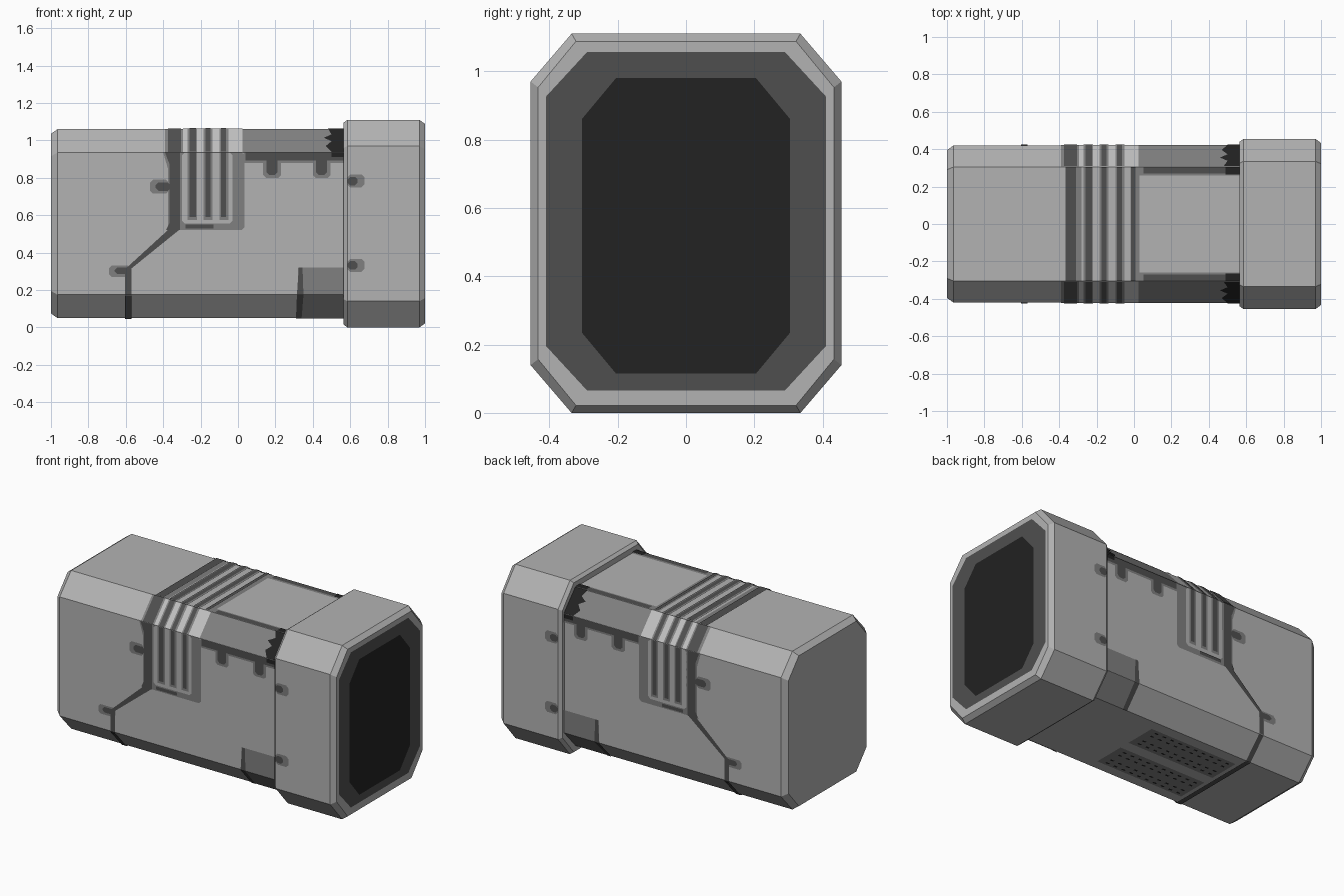
import bpy, bmesh
from mathutils import Vector

if "Cube" in bpy.data.objects:
    bpy.data.objects.remove(bpy.data.objects["Cube"])


def colour(name, v):
    m = bpy.data.materials.new(name)
    m.diffuse_color = (v, v, v, 1)
    m.use_nodes = True
    m.node_tree.nodes["Principled BSDF"].inputs["Base Color"].default_value = m.diffuse_color
    return m


LIGHT = colour("light grey", 0.45)
PALE = colour("pale grey", 0.53)
MID = colour("mid grey", 0.215)
DARK = colour("dark grey", 0.078)
BLACK = colour("near black", 0.016)


def make_object(name, bm, mats):
    me = bpy.data.meshes.new(name)
    bm.to_mesh(me)
    bm.free()
    for m in mats:
        me.materials.append(m)
    ob = bpy.data.objects.new(name, me)
    bpy.context.collection.objects.link(ob)
    return ob


def octagon(x, hy, z0, z1, cy, c):
    """Chamfered rectangle across x; cy = half width of the flat top, c = chamfer height."""
    half = [(-cy, z0), (-hy, z0 + c), (-hy, z1 - c), (-cy, z1)]
    return [(x, y, z) for y, z in half] + [(x, -y, z) for y, z in reversed(half)]


def loft(name, sections, mats, indices):
    bm = bmesh.new()
    rings = [[bm.verts.new(p) for p in octagon(*s)] for s in sections]
    bm.faces.new(rings[0])
    for a, b, mi in zip(rings, rings[1:], indices):
        for i in range(8):
            j = (i + 1) % 8
            bm.faces.new((a[i], a[j], b[j], b[i])).material_index = mi
    bm.faces.new(rings[-1]).material_index = indices[-1]
    bmesh.ops.recalc_face_normals(bm, faces=bm.faces)
    return make_object(name, bm, mats)


# Main body with a bevelled rear end
loft("body", [(-1, 0.395, 0.075, 1.035, 0.29, 0.12),
              (-0.965, 0.42, 0.05, 1.06, 0.305, 0.125),
              (0.6, 0.42, 0.05, 1.06, 0.305, 0.125)], [LIGHT], [0, 0])

# Larger head with bevelled edges, dark ring and black lens on its end
loft("head", [(0.565, 0.44, 0.015, 1.095, 0.325, 0.135),
              (0.585, 0.455, 0, 1.11, 0.335, 0.14),
              (0.97, 0.455, 0, 1.11, 0.335, 0.14),
              (1, 0.433, 0.022, 1.088, 0.322, 0.135),
              (1, 0.41, 0.066, 1.056, 0.29, 0.13),
              (1, 0.305, 0.115, 0.98, 0.205, 0.12)],
     [LIGHT, DARK, BLACK], [0, 0, 0, 0, 1, 2])

# Surfaces to paint on: start and end (y, z) of the second coordinate, outward normal
SURF = {
    "side": ((-0.42, 0), (-0.42, 1), (-1, 0)),
    "head": ((-0.455, 0), (-0.455, 1), (-1, 0)),
    "upper": ((-0.42, 0.935), (-0.305, 1.06), (-0.74, 0.68)),
    "lower": ((-0.42, 0.175), (-0.305, 0.05), (-0.74, -0.68)),
    "top": ((0, 1.06), (-1, 1.06), (0, 1)),
    "bottom": ((0, 0.05), (-1, 0.05), (0, -1)),
}


def paint(name, mat, polys, layer=1):
    """Thin painted plates, mirrored to the far side."""
    bm = bmesh.new()
    h = 0.002 * layer
    for surf, pts in polys:
        p0, p1, n = SURF[surf]
        vs = [bm.verts.new((x, p0[0] + (p1[0] - p0[0]) * t + n[0] * h,
                            p0[1] + (p1[1] - p0[1]) * t + n[1] * h)) for x, t in pts]
        f = bm.faces.new(vs)
        f.normal_update()
        if f.normal.dot(Vector((0, n[0], n[1]))) < 0:
            f.normal_flip()
    ob = make_object(name, bm, [mat])
    mod = ob.modifiers.new("mirror", "MIRROR")
    mod.use_axis = (False, True, False)
    mod.use_clip = False
    return ob


def rect(surf, x0, x1, a, b):
    return surf, [(x0, a), (x1, a), (x1, b), (x0, b)]


def blob(surf, x0, x1, a, b, c=0.015):
    return surf, [(x0 + c, a), (x1 - c, a), (x1, a + c), (x1, b - c),
                  (x1 - c, b), (x0 + c, b), (x0, b - c), (x0, a + c)]


def wrap(x0, x1, low):
    """Stripe from height low up the side, over the chamfer and across the top."""
    return [rect("side", x0, x1, low, 0.935), rect("upper", x0, x1, 0, 1),
            rect("top", x0, x1, 0, 0.305)]


# Grip: border, ridged panel and slots wrapping over the top
paint("grip_border", MID,
      [blob("side", -0.34, 0.035, 0.52, 0.935), rect("upper", -0.39, 0.03, 0, 1),
       rect("top", -0.36, -0.28, 0, 0.305), rect("top", -0.02, 0.03, 0, 0.305)])
paint("grip_panel", LIGHT, [blob("side", -0.3, -0.03, 0.555, 0.935)], 2)
paint("grip_chamfer", PALE, [rect("upper", -0.295, 0.025, 0, 1)], 2)
paint("grip_slot_edges", MID,
      wrap(-0.27, -0.218, 0.575) + wrap(-0.185, -0.137, 0.575) + wrap(-0.1, -0.052, 0.575), 3)
paint("grip_slots", DARK,
      wrap(-0.26, -0.225, 0.59) + wrap(-0.175, -0.148, 0.59) + wrap(-0.09, -0.063, 0.59)
      + [rect("side", -0.28, -0.13, 0.53, 0.55), rect("top", -0.015, 0.008, 0, 0.305)], 4)

# Dark seam: beside the grip, diagonal, then down and under the body
paint("seam_halo", MID,
      [blob("side", -0.47, -0.37, 0.715, 0.79), blob("side", -0.69, -0.57, 0.27, 0.33),
       ("side", [(-0.4, 0.935), (-0.375, 0.85), (-0.375, 0.53), (-0.33, 0.53), (-0.3, 0.58),
                 (-0.295, 0.935)])], 2)
paint("seam", DARK,
      [("side", [(-0.39, 0.935), (-0.365, 0.87), (-0.365, 0.56), (-0.385, 0.52),
                 (-0.31, 0.52), (-0.31, 0.935)]),
       rect("upper", -0.375, -0.305, 0, 1), rect("top", -0.365, -0.31, 0, 0.305),
       ("side", [(-0.6, 0.315), (-0.57, 0.315), (-0.31, 0.525), (-0.37, 0.525)]),
       rect("side", -0.603, -0.57, 0.175, 0.315), rect("lower", -0.603, -0.57, 0, 1),
       rect("bottom", -0.603, -0.57, 0, 0.305),
       blob("side", -0.44, -0.36, 0.73, 0.775), blob("side", -0.66, -0.57, 0.285, 0.32)], 3)

# Upper rail: grey chamfer, dark edges, drips and black corner
paint("rail", MID, [rect("upper", 0.03, 0.57, 0, 1)]
      + [blob("side", x, x + 0.095, 0.8, 0.91) for x in (0.135, 0.4)]
      + [rect("side", 0.03, 0.57, 0.88, 0.935), rect("top", 0.02, 0.57, 0.258, 0.305)])
paint("rail_edges", DARK,
      [rect("side", 0.04, 0.57, 0.892, 0.935), rect("top", 0.05, 0.57, 0.27, 0.305)]
      + [blob("side", x, x + 0.06, 0.815, 0.91) for x in (0.152, 0.417)], 2)
paint("rail_corner", BLACK,
      [("upper", [(0.5, 0), (0.57, 0), (0.57, 1), (0.48, 1), (0.5, 0.75),
                  (0.46, 0.6), (0.5, 0.45), (0.47, 0.25)]),
       rect("side", 0.5, 0.57, 0.91, 0.935), rect("top", 0.49, 0.57, 0.265, 0.305)], 3)

# Lower grey corner panel with its dark edge
paint("corner_panel", MID,
      [rect("side", 0.32, 0.57, 0.175, 0.32), rect("lower", 0.32, 0.57, 0, 1)])
paint("corner_panel_edge", DARK,
      [("side", [(0.315, 0.175), (0.35, 0.175), (0.345, 0.32), (0.325, 0.32)]),
       ("lower", [(0.315, 0), (0.35, 0), (0.34, 1), (0.31, 1)])], 2)

# Notches on the head
paint("head_notch_halo", MID, [blob("head", 0.585, 0.675, z, z + 0.07) for z in (0.748, 0.297)])
paint("head_notch", DARK,
      [blob("head", 0.585, 0.64, z, z + 0.045) for z in (0.76, 0.309)], 2)

# Two vents under the body with rows of small holes
paint("vents", MID, [rect("bottom", -0.55, 0.07, 0.035, 0.24)])
paint("vent_holes", BLACK,
      [rect("bottom", -0.52 + i * 0.058, -0.496 + i * 0.058, a, a + 0.012)
       for i in range(10) for a in (0.06, 0.1, 0.17, 0.21)], 2)
